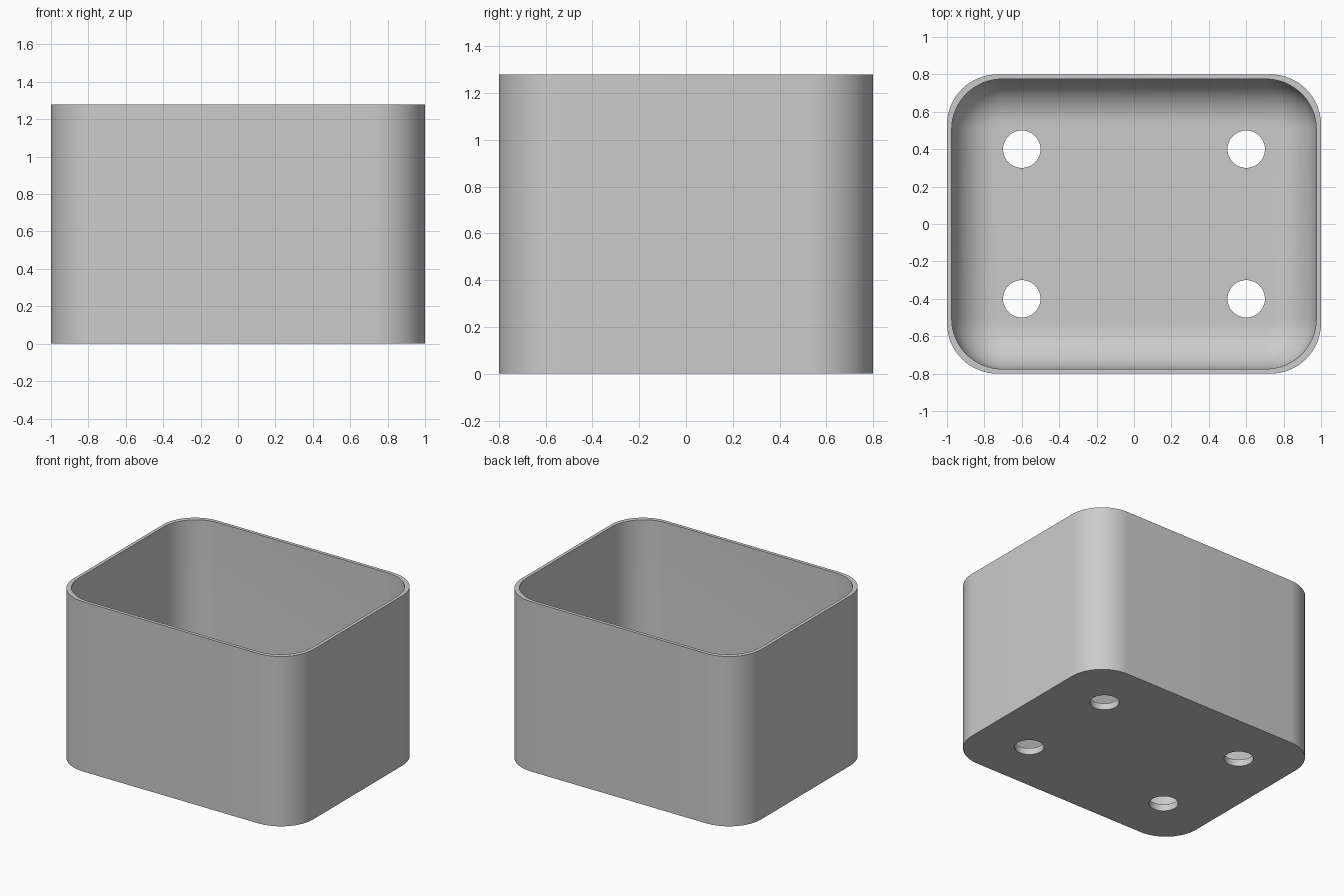
import bpy, bmesh, math

cube = bpy.data.objects.get("Cube")
if cube:
    bpy.data.objects.remove(cube, do_unlink=True)

HALF_X, HALF_Y, HEIGHT = 1.0, 0.8, 1.28
WALL, FLOOR = 0.025, 0.05
CORNER, FILLET = 0.27, 0.24
HOLE_RADIUS, HOLE_X, HOLE_Y = 0.1, 0.6, 0.4
SEGMENTS = 16

grey = bpy.data.materials.new("light grey")
grey.use_nodes = True
colour = (0.6, 0.6, 0.6, 1)
grey.diffuse_color = colour
grey.node_tree.nodes["Principled BSDF"].inputs["Base Color"].default_value = colour


def ring(bm, inset, radius, z):
    """Rounded rectangle of vertices, inset from the outer walls."""
    verts = []
    for i, (sx, sy) in enumerate([(1, 1), (-1, 1), (-1, -1), (1, -1)]):
        cx = sx * (HALF_X - inset - radius)
        cy = sy * (HALF_Y - inset - radius)
        for k in range(SEGMENTS + 1):
            a = math.pi / 2 * (i + k / SEGMENTS)
            verts.append(bm.verts.new((cx + radius * math.cos(a), cy + radius * math.sin(a), z)))
    return verts


# Open box: outer wall, rim, inner wall, curved transition to the floor
bm = bmesh.new()
rings = [ring(bm, 0, CORNER, 0), ring(bm, 0, CORNER, HEIGHT), ring(bm, WALL, CORNER, HEIGHT)]
for k in range(SEGMENTS + 1):
    a = math.pi / 2 * k / SEGMENTS
    d = FILLET * (1 - math.cos(a))
    rings.append(ring(bm, WALL + d, CORNER - d, FLOOR + FILLET * (1 - math.sin(a))))
for low, high in zip(rings, rings[1:]):
    for i in range(len(low)):
        j = (i + 1) % len(low)
        bm.faces.new((low[i], low[j], high[j], high[i]))
bm.faces.new(rings[0][::-1])
bm.faces.new(rings[-1])
bmesh.ops.recalc_face_normals(bm, faces=bm.faces)
mesh = bpy.data.meshes.new("box")
bm.to_mesh(mesh)
bm.free()
mesh.materials.append(grey)
box = bpy.data.objects.new("box", mesh)
bpy.context.collection.objects.link(box)

# Four drainage holes through the floor
bm = bmesh.new()
for sx in (-1, 1):
    for sy in (-1, 1):
        made = bmesh.ops.create_cone(bm, cap_ends=True, segments=48, radius1=HOLE_RADIUS,
                                     radius2=HOLE_RADIUS, depth=0.4)
        bmesh.ops.translate(bm, verts=made["verts"], vec=(sx * HOLE_X, sy * HOLE_Y, 0))
mesh = bpy.data.meshes.new("hole_cutter")
bm.to_mesh(mesh)
bm.free()
mesh.materials.append(grey)
cutter = bpy.data.objects.new("hole_cutter", mesh)
bpy.context.collection.objects.link(cutter)
cutter.hide_render = True

cut = box.modifiers.new("holes", "BOOLEAN")
cut.operation = "DIFFERENCE"
cut.solver = "EXACT"
cut.object = cutter
bpy.ops.object.select_all(action="DESELECT")
box.select_set(True)
bpy.context.view_layer.objects.active = box
bpy.ops.object.modifier_apply(modifier=cut.name)
bpy.data.objects.remove(cutter, do_unlink=True)
bpy.ops.object.shade_smooth_by_angle(angle=math.radians(30))
